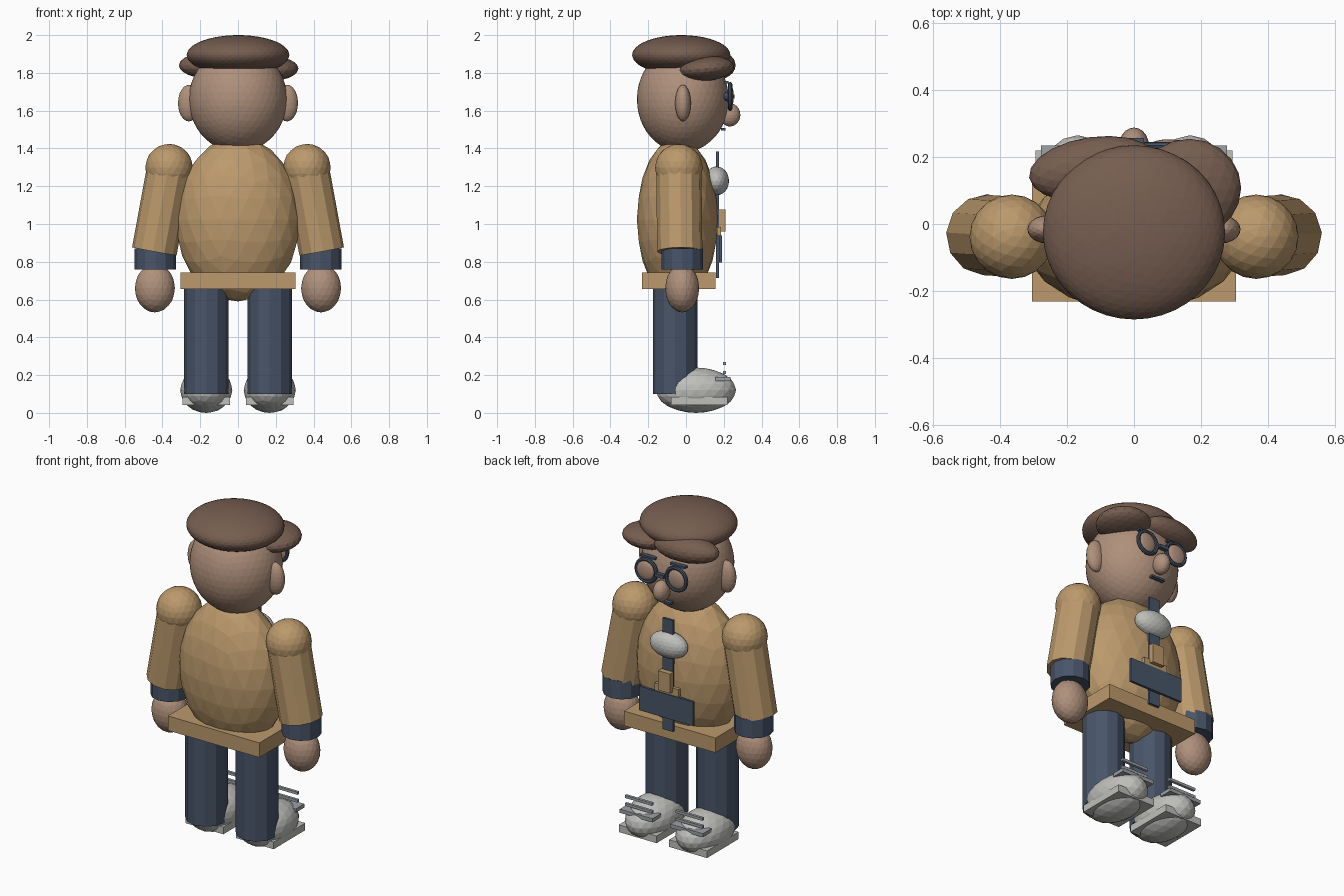
import bpy
from math import radians
from mathutils import Vector

cube = bpy.data.objects.get("Cube")
if cube:
    bpy.data.objects.remove(cube, do_unlink=True)


def material(name, rgb):
    m = bpy.data.materials.new(name)
    m.use_nodes = True
    m.diffuse_color = (*rgb, 1)
    m.node_tree.nodes["Principled BSDF"].inputs["Base Color"].default_value = (*rgb, 1)
    return m


BROWN = material("hat brown", (0.18, 0.11, 0.08))
SKIN = material("skin", (0.43, 0.28, 0.20))
TAN = material("coat tan", (0.50, 0.32, 0.15))
NAVY = material("slate blue", (0.065, 0.09, 0.14))
WHITE = material("shoe white", (0.52, 0.52, 0.50))
GREY = material("lace grey", (0.34, 0.36, 0.38))


def finish(name, mat):
    obj = bpy.context.object
    obj.name = name
    obj.data.materials.append(mat)
    return obj


def ball(name, mat, loc, radii, detail=3, rot=(0, 0, 0)):
    bpy.ops.mesh.primitive_ico_sphere_add(subdivisions=detail, radius=1, location=loc,
                                          rotation=[radians(a) for a in rot])
    obj = finish(name, mat)
    obj.scale = radii
    return obj


def box(name, mat, x, y, z):
    """Box from its centre x and width, then its y and z ranges."""
    bpy.ops.mesh.primitive_cube_add(size=1, location=(x[0], sum(y) / 2, sum(z) / 2))
    obj = finish(name, mat)
    obj.scale = (x[1], y[1] - y[0], z[1] - z[0])
    return obj


def tube(name, mat, start, end, radius):
    a, b = Vector(start), Vector(end)
    axis = b - a
    bpy.ops.mesh.primitive_cylinder_add(vertices=12, radius=radius, depth=axis.length,
                                        location=(a + b) / 2)
    obj = finish(name, mat)
    obj.rotation_euler = axis.to_track_quat("Z", "Y").to_euler()
    return obj


# Head and face
ball("head", SKIN, (0, -0.017, 1.66), (0.26, 0.243, 0.28), 4)
ball("nose", SKIN, (0, 0.232, 1.578), (0.045, 0.056, 0.062))
box("glasses_bridge", NAVY, (0, 0.06), (0.233, 0.257), (1.665, 1.685))
box("mouth", NAVY, (0, 0.09), (0.185, 0.21), (1.495, 1.507))

# Hat with two drooping folds
ball("hat_crown", BROWN, (0, -0.025, 1.895), (0.272, 0.26, 0.105), 4)
ball("hat_fold_right", BROWN, (-0.12, 0.165, 1.84), (0.195, 0.095, 0.075), 3, (0, 0, 8))
ball("hat_fold_left", BROWN, (0.165, 0.107, 1.823), (0.155, 0.148, 0.066), 3, (5, 0, 0))

# Coat, belt and front trim
ball("coat", TAN, (0, -0.045, 1.025), (0.33, 0.215, 0.435))
box("belt", TAN, (0, 0.61), (-0.232, 0.155), (0.655, 0.743))
box("front_strip", NAVY, (0, 0.07), (0.16, 0.175), (0.715, 1.385))
box("pouch_plate", NAVY, (0, 0.36), (0.175, 0.19), (0.795, 0.94))
box("buckle", TAN, (0, 0.08), (0.175, 0.208), (0.96, 1.077))
box("buckle_base", TAN, (0, 0.16), (0.165, 0.185), (0.94, 0.985))
ball("neck_bow", WHITE, (0, 0.162, 1.228), (0.12, 0.066, 0.077))

# Paired parts
for s, side in ((1, "left"), (-1, "right")):
    ball("ear_" + side, SKIN, (s * 0.26, -0.016, 1.64), (0.058, 0.042, 0.097))
    ball("eye_" + side, NAVY, (s * 0.1, 0.217, 1.675), (0.03, 0.02, 0.024), 2)
    ball("lens_" + side, SKIN, (s * 0.105, 0.235, 1.675), (0.058, 0.018, 0.058))
    bpy.ops.mesh.primitive_torus_add(major_radius=0.066, minor_radius=0.011,
                                     major_segments=24, minor_segments=8,
                                     location=(s * 0.1, 0.234, 1.675),
                                     rotation=(radians(90), 0, 0))
    finish("glasses_rim_" + side, NAVY)
    box("brow_" + side, NAVY, (s * 0.1, 0.1), (0.2, 0.225), (1.745, 1.757))

    ball("shoulder_" + side, TAN, (s * 0.365, -0.038, 1.298), (0.126, 0.126, 0.126))
    tube("sleeve_" + side, TAN, (s * 0.365, -0.038, 1.28), (s * 0.443, -0.033, 0.855), 0.12)
    tube("cuff_" + side, NAVY, (s * 0.438, -0.02, 0.76), (s * 0.438, -0.02, 0.87), 0.109)
    ball("hand_" + side, SKIN, (s * 0.44, -0.02, 0.66), (0.106, 0.09, 0.128))

    x = s * 0.168
    tube("leg_" + side, NAVY, (x, -0.058, 0.1), (x, -0.058, 0.72), 0.118)
    ball("shoe_" + side, WHITE, (x, 0.053, 0.12), (0.138, 0.212, 0.12))
    box("sole_" + side, WHITE, (x, 0.252), (-0.08, 0.22), (0.042, 0.085))
    box("shoe_strap_" + side, GREY, (x, 0.218), (0.155, 0.235), (0.168, 0.19))
    for i, z in enumerate((0.215, 0.262)):
        box(f"lace_{i + 1}_{side}", GREY, (x, 0.18), (0.197, 0.213), (z - 0.008, z + 0.008))
